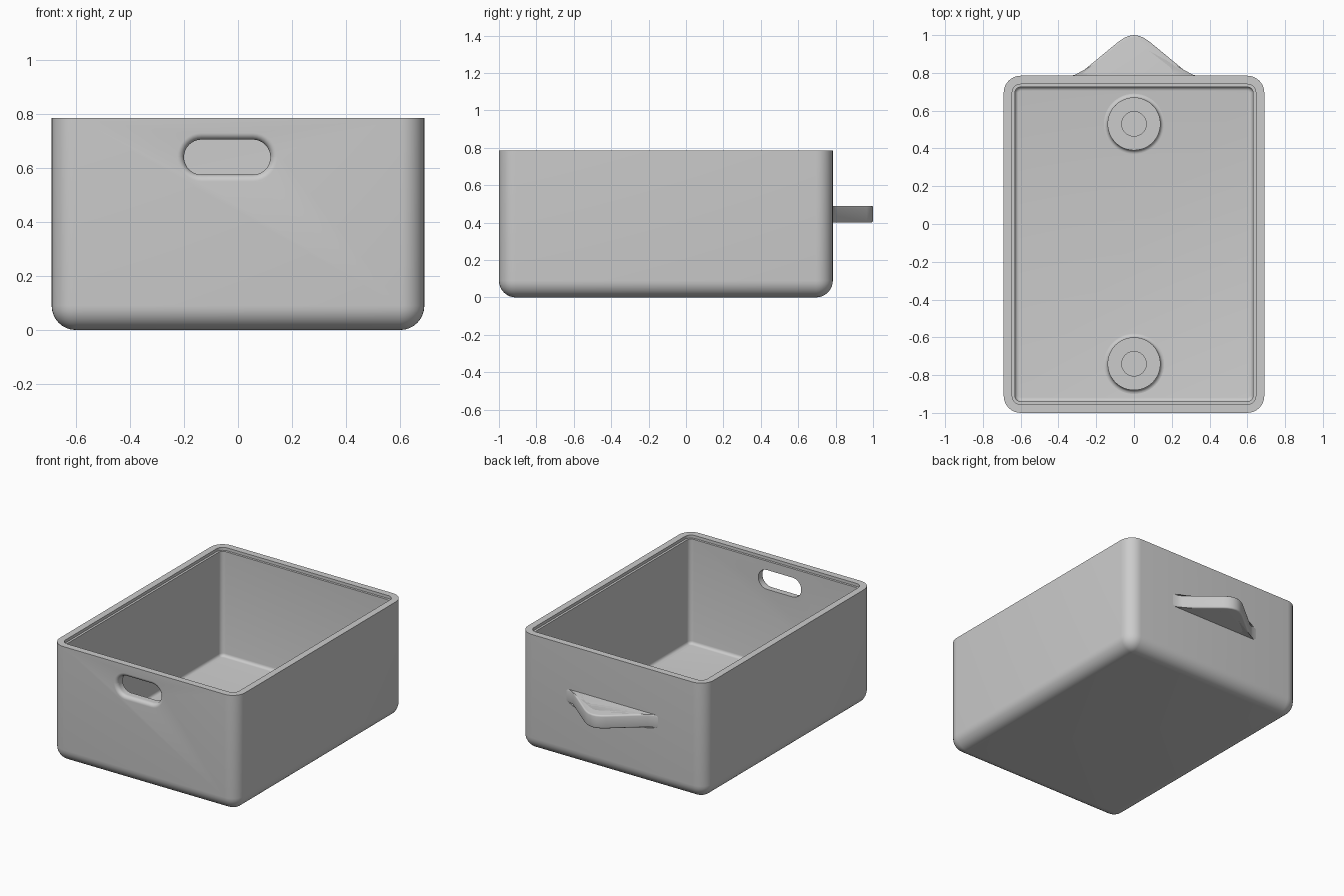
import bpy, bmesh, math

if "Cube" in bpy.data.objects:
    bpy.data.objects.remove(bpy.data.objects["Cube"])

grey = bpy.data.materials.new("light grey")
grey.diffuse_color = (0.6, 0.6, 0.6, 1)
grey.use_nodes = True
grey.node_tree.nodes["Principled BSDF"].inputs["Base Color"].default_value = grey.diffuse_color


def finish(name, bm, smooth=True):
    bmesh.ops.recalc_face_normals(bm, faces=bm.faces)
    me = bpy.data.meshes.new(name)
    bm.to_mesh(me)
    bm.free()
    me.materials.append(grey)
    ob = bpy.data.objects.new(name, me)
    bpy.context.collection.objects.link(ob)
    return ob


def smooth(ob):
    bpy.ops.object.select_all(action='DESELECT')
    ob.select_set(True)
    bpy.context.view_layer.objects.active = ob
    bpy.ops.object.shade_smooth_by_angle(angle=math.radians(35))


def loft(name, rings):
    """Closed solid through matching rings of points, capped at both ends."""
    bm = bmesh.new()
    loops = [[bm.verts.new(p) for p in ring] for ring in rings]
    n = len(loops[0])
    for a, b in zip(loops, loops[1:]):
        for i in range(n):
            j = (i + 1) % n
            bm.faces.new((a[i], a[j], b[j], b[i]))
    bm.faces.new(loops[0][::-1])
    bm.faces.new(loops[-1])
    return finish(name, bm)


def rounded(cx, cy, hx, hy, r, seg=8):
    """2D rounded rectangle."""
    pts = []
    for k, (sx, sy) in enumerate(((1, 1), (-1, 1), (-1, -1), (1, -1))):
        for i in range(seg + 1):
            t = math.pi / 2 * (k + i / seg)
            pts.append((cx + sx * (hx - r) + r * math.cos(t),
                        cy + sy * (hy - r) + r * math.sin(t)))
    return pts


# Box: profile of (inset from outer wall, height), from base over the rim to the floor
CY, HX, HY, TOP, R = -0.1075, 0.69, 0.8925, 0.785, 0.09
arc = [math.pi / 2 * i / 8 for i in range(9)]
profile = [(R - R * math.sin(t), R - R * math.cos(t)) for t in arc]
profile += [(0, TOP), (0.045, TOP), (0.045, TOP - 0.02), (0.06, TOP - 0.02)]
profile += [(0.08 - 0.02 * math.cos(t), 0.08 - 0.02 * math.sin(t)) for t in arc[::2]]
box = loft("box", [[(x, y, z) for x, y in
                    rounded(0, CY, HX - d, HY - d, max(R - d, 0.002))]
                   for d, z in profile])

# Grip slot through the front wall, with a rounded outer edge
F = 0.025
flare = [(F, -1.05)] + [(F - F * math.sin(t), -1 + F - F * math.cos(t)) for t in arc]
flare.append((0, -0.85))
cutter = loft("slot_cutter", [[(x, y, z) for x, z in
                               rounded(-0.04, 0.64, 0.16 + d, 0.065 + d, 0.0649 + d)]
                              for d, y in flare])
cutter.hide_render = True
cutter.hide_viewport = True
mod = box.modifiers.new("slot", 'BOOLEAN')
mod.operation = 'DIFFERENCE'
mod.solver = 'EXACT'
mod.object = cutter
bpy.context.view_layer.objects.active = box
bpy.ops.object.modifier_apply(modifier=mod.name)
bpy.data.objects.remove(cutter)
smooth(box)

# Round floor pads with a flared foot and a central recess
pad = [(0.16, 0.05), (0.16, 0.06)]
pad += [(0.16 - 0.02 * math.sin(t), 0.08 - 0.02 * math.cos(t)) for t in arc[::2]]
pad += [(0.14, 0.12), (0.065, 0.12), (0.065, 0.1)]
for name, y in (("front_pad", -0.74), ("back_pad", 0.53)):
    smooth(loft(name, [[(r * math.cos(a * math.tau / 48), y + r * math.sin(a * math.tau / 48), z)
                        for a in range(48)] for r, z in pad]))

# Back handle: half outlines mirrored into an arch
outer = [(-0.34, 0.77), (-0.34, 0.785), (-0.305, 0.79), (-0.28, 0.802), (-0.08, 0.967),
         (-0.056, 0.983), (-0.03, 0.995), (0, 1.0)]
inner = [(-0.165, 0.77), (-0.175, 0.788), (-0.19, 0.797), (-0.193, 0.809), (-0.185, 0.822),
         (-0.075, 0.908), (-0.055, 0.918), (-0.03, 0.925), (0, 0.927)]


def arch(half):
    return half + [(-x, y) for x, y in half[-2::-1]]


outline = arch(outer) + arch(inner)[::-1]
bm = bmesh.new()
face = bm.faces.new([bm.verts.new((x, y, 0.4)) for x, y in outline])
ext = bmesh.ops.extrude_face_region(bm, geom=[face])
bmesh.ops.translate(bm, vec=(0, 0, 0.09),
                    verts=[v for v in ext["geom"] if isinstance(v, bmesh.types.BMVert)])
# Soften the long top and bottom edges
bmesh.ops.recalc_face_normals(bm, faces=bm.faces)
edges = [e for e in bm.edges if abs(e.verts[0].co.z - e.verts[1].co.z) < 1e-5]
bmesh.ops.bevel(bm, geom=edges, offset=0.01, segments=3, profile=0.5, affect='EDGES')
smooth(finish("back_handle", bm))
